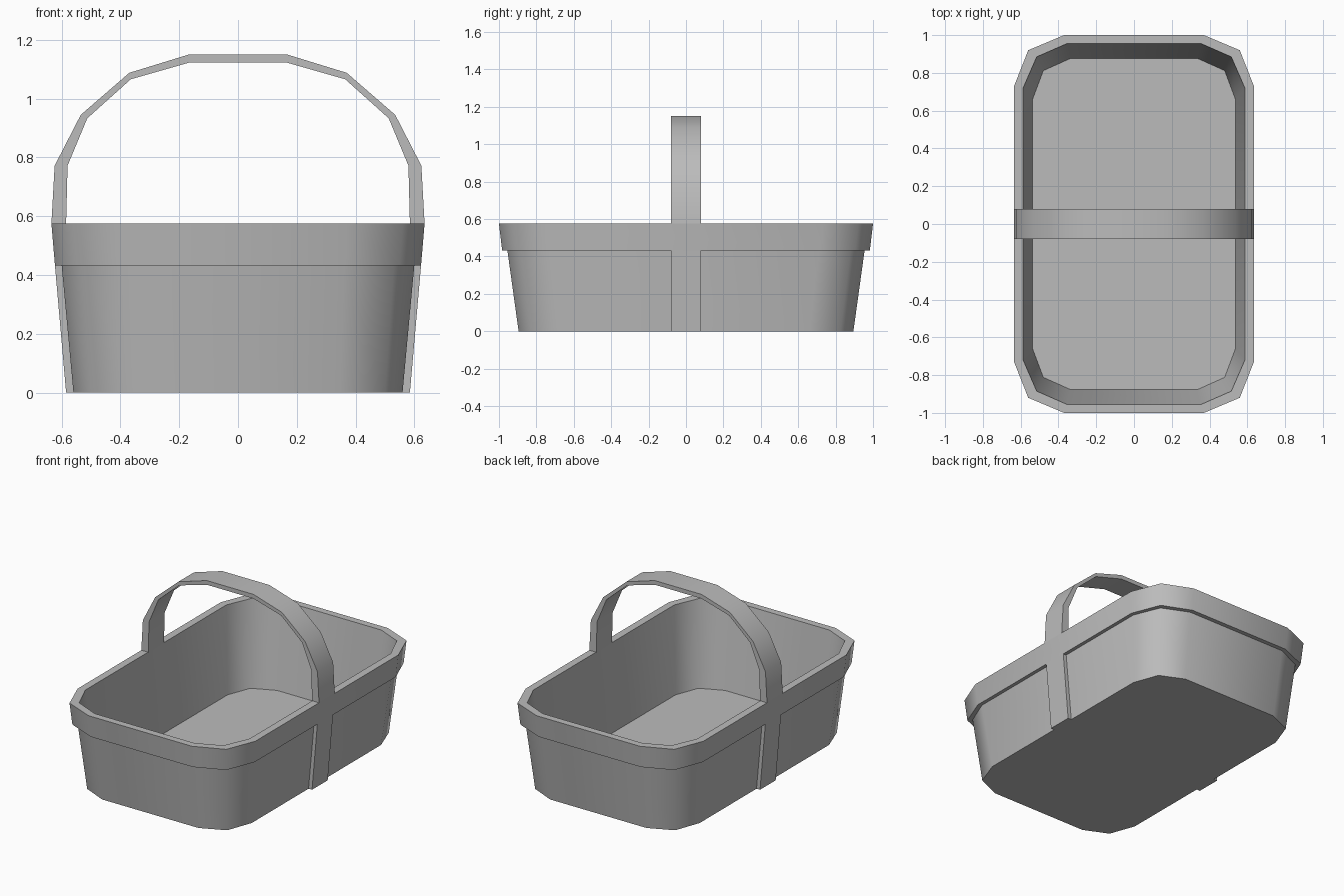
import bpy, bmesh, math

if "Cube" in bpy.data.objects:
    bpy.data.objects.remove(bpy.data.objects["Cube"], do_unlink=True)

grey = bpy.data.materials.new("basket grey")
grey.use_nodes = True
COLOR = (0.5, 0.5, 0.5, 1)
grey.diffuse_color = COLOR
grey.node_tree.nodes["Principled BSDF"].inputs["Base Color"].default_value = COLOR


def finish(name, bm):
    bmesh.ops.recalc_face_normals(bm, faces=bm.faces)
    mesh = bpy.data.meshes.new(name)
    bm.to_mesh(mesh)
    bm.free()
    mesh.materials.append(grey)
    obj = bpy.data.objects.new(name, mesh)
    bpy.context.collection.objects.link(obj)
    bpy.ops.object.select_all(action='DESELECT')
    obj.select_set(True)
    bpy.context.view_layer.objects.active = obj
    bpy.ops.object.shade_smooth_by_angle(angle=math.radians(50))
    return obj


def loft(bm, rings):
    """Skin closed rings of points and cap both ends."""
    loops = [[bm.verts.new(p) for p in ring] for ring in rings]
    n = len(loops[0])
    for a, b in zip(loops, loops[1:]):
        for i in range(n):
            j = (i + 1) % n
            bm.faces.new((a[i], a[j], b[j], b[i]))
    bm.faces.new(loops[0])
    bm.faces.new(loops[-1])


def outline(z, corner):
    """Mirror one rounded corner into a full ring."""
    back = corner[::-1]
    pts = (corner + [(x, -y) for x, y in back]
           + [(-x, -y) for x, y in corner] + [(-x, y) for x, y in back])
    return [(x, y, z) for x, y in pts]


def section(outer, inner, w):
    """Rectangular cross-section across a band of half width w."""
    (xo, zo), (xi, zi) = outer, inner
    return [(xo, -w, zo), (xo, w, zo), (xi, w, zi), (xi, -w, zi)]


# Basket: outer wall, overhanging rim, inner wall and floor
bm = bmesh.new()
loft(bm, [
    outline(0, [(0.345, 0.895), (0.50, 0.825), (0.56, 0.66)]),
    outline(0.433, [(0.36, 0.955), (0.53, 0.88), (0.60, 0.71)]),
    outline(0.433, [(0.365, 0.983), (0.55, 0.905), (0.623, 0.72)]),
    outline(0.575, [(0.37, 1.0), (0.56, 0.92), (0.635, 0.73)]),
    outline(0.575, [(0.355, 0.955), (0.515, 0.885), (0.587, 0.72)]),
    outline(0.03, [(0.335, 0.877), (0.48, 0.812), (0.537, 0.66)]),
])
finish("basket", bm)

# Arched handle standing on the rim
W = 0.08
half = [((0.635, 0.575), (0.585, 0.575)), ((0.624, 0.772), (0.58, 0.772)),
        ((0.535, 0.945), (0.513, 0.933)), ((0.37, 1.088), (0.365, 1.066)),
        ((0.168, 1.15), (0.165, 1.123))]
arch = half + [((-o[0], o[1]), (-i[0], i[1])) for o, i in reversed(half)]
bm = bmesh.new()
loft(bm, [section(o, i, W) for o, i in arch])
finish("handle", bm)

# Side straps running from the rim down to the base
for side, s in (("left", 1), ("right", -1)):
    bm = bmesh.new()
    loft(bm, [section((s * 0.585, 0), (s * 0.55, 0), W),
              section((s * 0.623, 0.433), (s * 0.59, 0.433), W)])
    finish(side + "_strap", bm)
